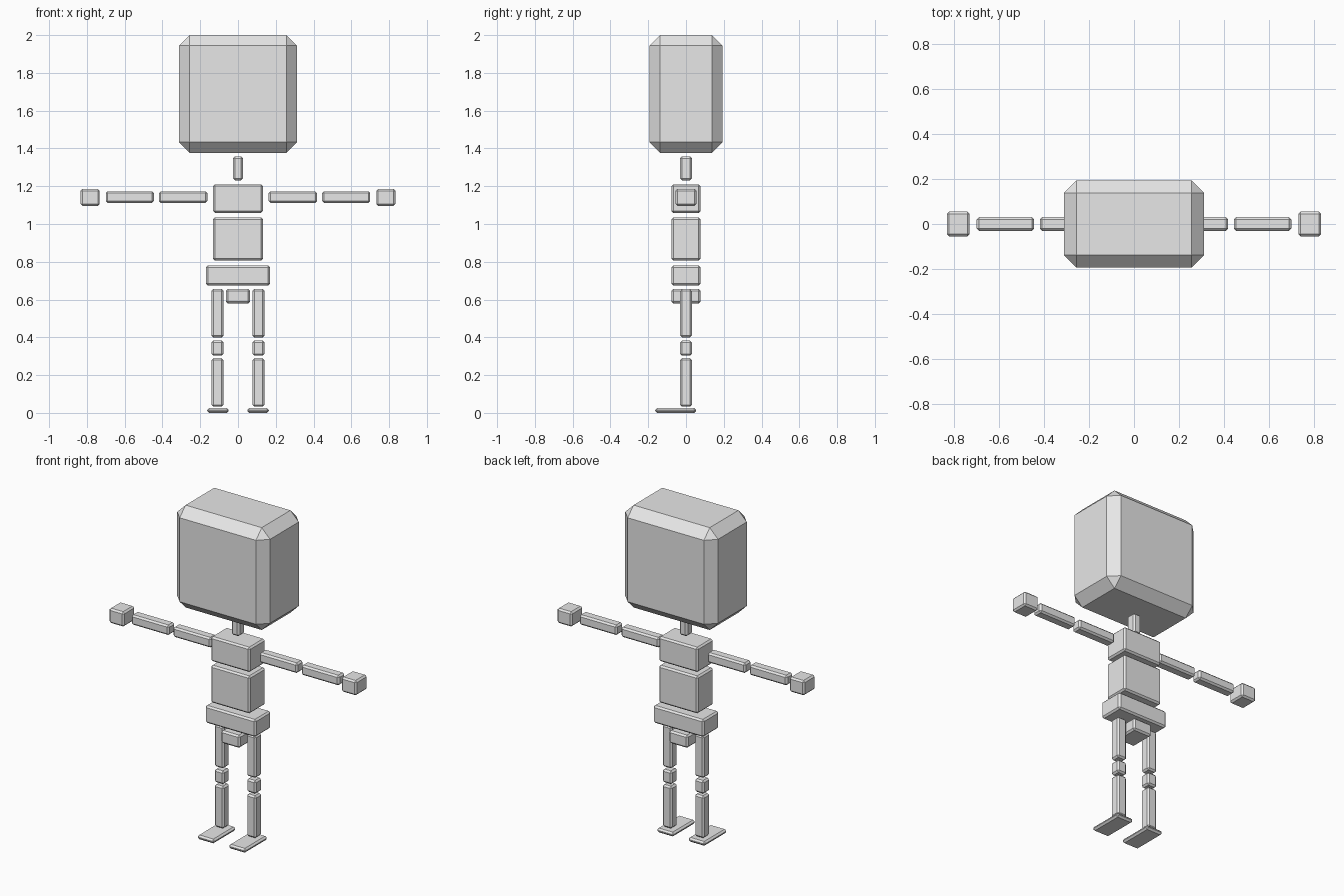
import bpy
import bmesh

if "Cube" in bpy.data.objects:
    bpy.data.objects.remove(bpy.data.objects["Cube"])

grey = bpy.data.materials.new("plain_grey")
grey.diffuse_color = (0.8, 0.8, 0.8, 1.0)
grey.use_nodes = True
grey.node_tree.nodes["Principled BSDF"].inputs["Base Color"].default_value = grey.diffuse_color


def block(name, x, y, z, bevel=0.01):
    """Chamfered box spanning the given (min, max) ranges."""
    spans = (x, y, z)
    bm = bmesh.new()
    bmesh.ops.create_cube(bm, size=1.0)
    for v in bm.verts:
        v.co = [(lo + hi) / 2 + c * (hi - lo) for c, (lo, hi) in zip(v.co, spans)]
    bmesh.ops.bevel(bm, geom=bm.edges[:], offset=bevel, segments=1,
                    profile=0.5, affect='EDGES')
    mesh = bpy.data.meshes.new(name)
    bm.to_mesh(mesh)
    bm.free()
    mesh.materials.append(grey)
    obj = bpy.data.objects.new(name, mesh)
    bpy.context.collection.objects.link(obj)
    return obj


def sym(r):
    return (-r, r)


# Head, neck and torso
block("head", sym(0.3125), sym(0.194), (1.377, 2.0), 0.056)
block("neck", sym(0.0265), sym(0.031), (1.231, 1.358))
block("chest", sym(0.1325), sym(0.077), (1.059, 1.21))
block("belly", sym(0.1325), sym(0.077), (0.807, 1.035))
block("pelvis", sym(0.17), sym(0.077), (0.674, 0.78))
block("crotch", sym(0.0635), sym(0.077), (0.579, 0.656))

# Limbs: name, x range on the right side, y range, z range
limbs = [
    ("upper_arm", (0.162, 0.419), sym(0.031), (1.112, 1.173)),
    ("forearm", (0.445, 0.70), sym(0.031), (1.112, 1.173)),
    ("hand", (0.732, 0.833), sym(0.055), (1.096, 1.186)),
    ("thigh", (0.077, 0.14), sym(0.031), (0.399, 0.656)),
    ("knee", (0.077, 0.14), sym(0.031), (0.303, 0.383)),
    ("shin", (0.077, 0.14), sym(0.031), (0.033, 0.29)),
    ("foot", (0.049, 0.163), (-0.163, 0.053), (0.0, 0.026)),
]
for name, x, y, z in limbs:
    block(name + "_right", x, y, z)
    block(name + "_left", (-x[1], -x[0]), y, z)
